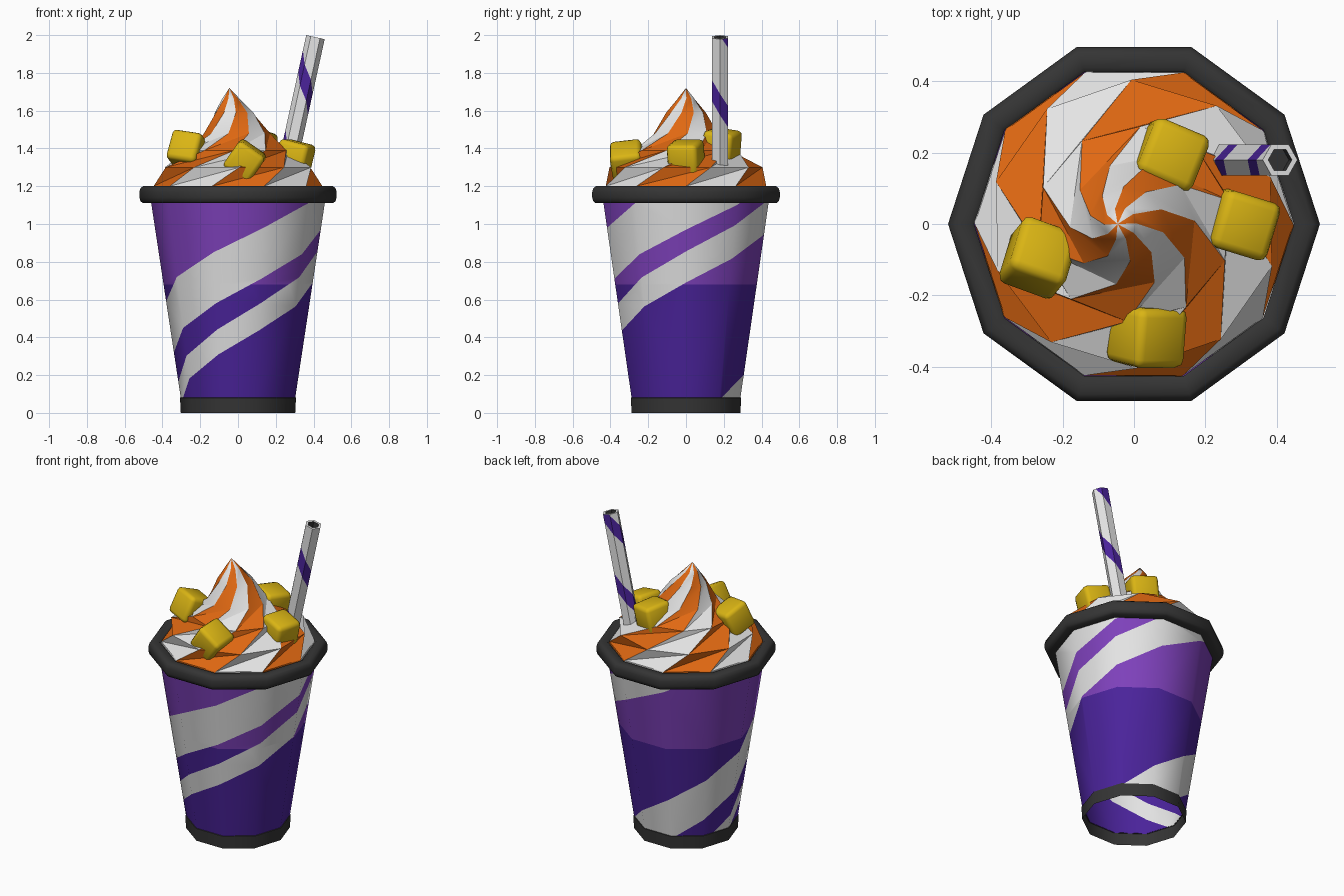
import bpy, bmesh, math
from math import sin, cos, radians, pi
from mathutils import Vector, Matrix

if "Cube" in bpy.data.objects:
    bpy.data.objects.remove(bpy.data.objects["Cube"])


def mat(name, rgb):
    m = bpy.data.materials.new(name)
    m.diffuse_color = (*rgb, 1)
    m.use_nodes = True
    m.node_tree.nodes["Principled BSDF"].inputs["Base Color"].default_value = m.diffuse_color
    return m


WHITE = mat("white", (0.78, 0.78, 0.78))
DEEP = mat("deep_purple", (0.07, 0.017, 0.33))
LIGHT = mat("light_purple", (0.21, 0.053, 0.50))
ORANGE = mat("orange", (0.75, 0.14, 0.006))
YELLOW = mat("yellow", (0.70, 0.46, 0.007))
DARK = mat("charcoal", (0.035, 0.035, 0.035))


def finish(name, bm, mats, angle=None, matrix=None):
    bmesh.ops.remove_doubles(bm, verts=bm.verts, dist=1e-5)
    me = bpy.data.meshes.new(name)
    bm.to_mesh(me)
    bm.free()
    for m in mats:
        me.materials.append(m)
    ob = bpy.data.objects.new(name, me)
    bpy.context.collection.objects.link(ob)
    if matrix:
        ob.matrix_world = matrix
    if angle:
        bpy.ops.object.select_all(action='DESELECT')
        ob.select_set(True)
        bpy.context.view_layer.objects.active = ob
        bpy.ops.object.shade_smooth_by_angle(angle=radians(angle))
    return ob


def polar(r, a, z):
    return Vector((r * cos(a), r * sin(a), z))


def lathe(bm, profile, n, mat_index=0, closed=False):
    """Revolve (radius, z) points into n flat sides."""
    rings = [[bm.verts.new(polar(r, 2 * pi * i / n, z)) for i in range(n)] for r, z in profile]
    pairs = list(zip(rings, rings[1:])) + ([(rings[-1], rings[0])] if closed else [])
    for lo, hi in pairs:
        for i in range(n):
            j = (i + 1) % n
            bm.faces.new((lo[i], lo[j], hi[j], hi[i])).material_index = mat_index
    return rings


def striped_tube(bm, n, r0, z0, r1, z1, bands, turns, rule, level=None):
    """Tapered n-sided tube cut along helical bands; a band edge is z = a + slope * side."""
    def radius(z):
        return r0 + (r1 - r0) * (z - z0) / (z1 - z0)

    step = 2 * pi / n
    for i in range(n):
        a0, a1 = i * step, (i + 1) * step
        def pt(a, z):
            return polar(radius(z), a, z)
        f = bm.faces.new([bm.verts.new(p) for p in (pt(a0, z0), pt(a1, z0), pt(a1, z1), pt(a0, z1))])
        f.normal_update()
        nrm = f.normal.copy()
        geom = [f, *f.edges, *f.verts]
        cuts = [(a + s * (i + n * k), a + s * (i + 1 + n * k))
                for band in bands for a, s in band for k in turns]
        if level:
            cuts.append((level, level))
        for za, zb in cuts:
            if max(za, zb) <= z0 or min(za, zb) >= z1:
                continue
            p, q = pt(a0, za), pt(a1, zb)
            geom = bmesh.ops.bisect_plane(bm, geom=geom, dist=1e-5, plane_co=p,
                                          plane_no=(q - p).cross(nrm).normalized())['geom']
        # colour each piece by whether it lies between the edges of a band
        tangent = pt(a1, z0) - pt(a0, z0)
        tangent.normalize()
        for g in geom:
            if isinstance(g, bmesh.types.BMFace):
                c = g.calc_center_median()
                u = 0.5 + c.dot(tangent) / (2 * radius(c.z) * sin(step / 2))
                inside = any(lo[0] + lo[1] * t < c.z < hi[0] + hi[1] * t
                             for lo, hi in bands for t in (i + u + n * k for k in turns))
                g.material_index = rule(inside, c.z)


# cup wall: two purples with white helical stripes
bm = bmesh.new()
striped_tube(bm, 10, 0.303, 0.08, 0.464, 1.14,
             [((-0.33, 0.13), (-0.06, 0.13)), ((-0.58, 0.127), (-0.525, 0.138))], (0, 1),
             lambda stripe, z: 0 if stripe else (1 if z < 0.68 else 2), level=0.68)
finish("cup_wall", bm, [WHITE, DEEP, LIGHT], 40)

# open dark band at the foot of the cup
bm = bmesh.new()
lathe(bm, [(0.303, 0), (0.307, 0.08), (0.302, 0.082)], 10)
finish("cup_foot", bm, [DARK], 40)

# rounded rim
bm = bmesh.new()
lathe(bm, [(0.45, 1.11), (0.502, 1.11), (0.516, 1.12), (0.522, 1.14), (0.522, 1.17),
           (0.516, 1.19), (0.502, 1.2), (0.462, 1.2), (0.449, 1.19)], 10, closed=True)
finish("cup_rim", bm, [DARK], 40)

# twisted cream swirl: (radius, z, twist in degrees, sideways lean)
SWIRL = [(0.45, 1.17, -3, 0), (0.447, 1.2, 0, 0), (0.405, 1.3, 19, 0), (0.275, 1.39, 50, 0),
         (0.175, 1.48, 75, -0.005), (0.105, 1.59, 95, -0.02), (0.045, 1.665, 110, -0.038)]
bm = bmesh.new()
rings = [[bm.verts.new(polar(r, radians(36 * k + tw), z) + Vector((dx, 0, 0))) for k in range(10)]
         for r, z, tw, dx in SWIRL]
tip = bm.verts.new((-0.046, 0, 1.72))
for k in range(10):
    j = (k + 1) % 10
    for lo, hi in zip(rings, rings[1:]):
        for tri in ((lo[k], lo[j], hi[j]), (lo[k], hi[j], hi[k])):
            bm.faces.new(tri).material_index = k % 2
    bm.faces.new((rings[-1][k], rings[-1][j], tip)).material_index = k % 2
finish("cream_swirl", bm, [WHITE, ORANGE], 30)

# fruit chunks: location, rotation in degrees
CHUNKS = [((-0.268, -0.095, 1.39), (-22, 8, -20)), ((0.036, -0.312, 1.335), (8, 35, 0)),
          ((0.30, 0.0, 1.352), (0, 14, -17)), ((0.10, 0.19, 1.412), (-8, 8, -23))]
for i, (loc, rot) in enumerate(CHUNKS):
    bm = bmesh.new()
    bmesh.ops.create_cube(bm, size=0.168)
    bmesh.ops.bevel(bm, geom=bm.edges[:], offset=0.024, segments=2, profile=0.5, affect='EDGES')
    m = Matrix.Translation(loc)
    for axis, a in zip("ZYX", reversed(rot)):
        m = m @ Matrix.Rotation(radians(a), 4, axis)
    finish(f"fruit_chunk_{i + 1}", bm, [YELLOW], 50, m)

# leaning striped straw, open at the top with a dark bore
L, R, LEAN = 0.78, 0.05, radians(12.4)
bm = bmesh.new()
striped_tube(bm, 6, R, 0, R, L, [((0.368, -0.0717), (0.483, -0.0717))], range(-2, 4),
             lambda stripe, z: 1 if stripe else 0)
lathe(bm, [(R, L), (0.034, L)], 6, 0)
bore = lathe(bm, [(0.034, L), (0.034, L - 0.04)], 6, 2)
bm.faces.new(bore[-1]).material_index = 2
top = Vector((0.41, 0.18, 1.989))
axis = Vector((sin(LEAN), 0, cos(LEAN)))
finish("straw", bm, [WHITE, DEEP, DARK], None,
       Matrix.Translation(top - L * axis) @ Matrix.Rotation(LEAN, 4, 'Y'))
